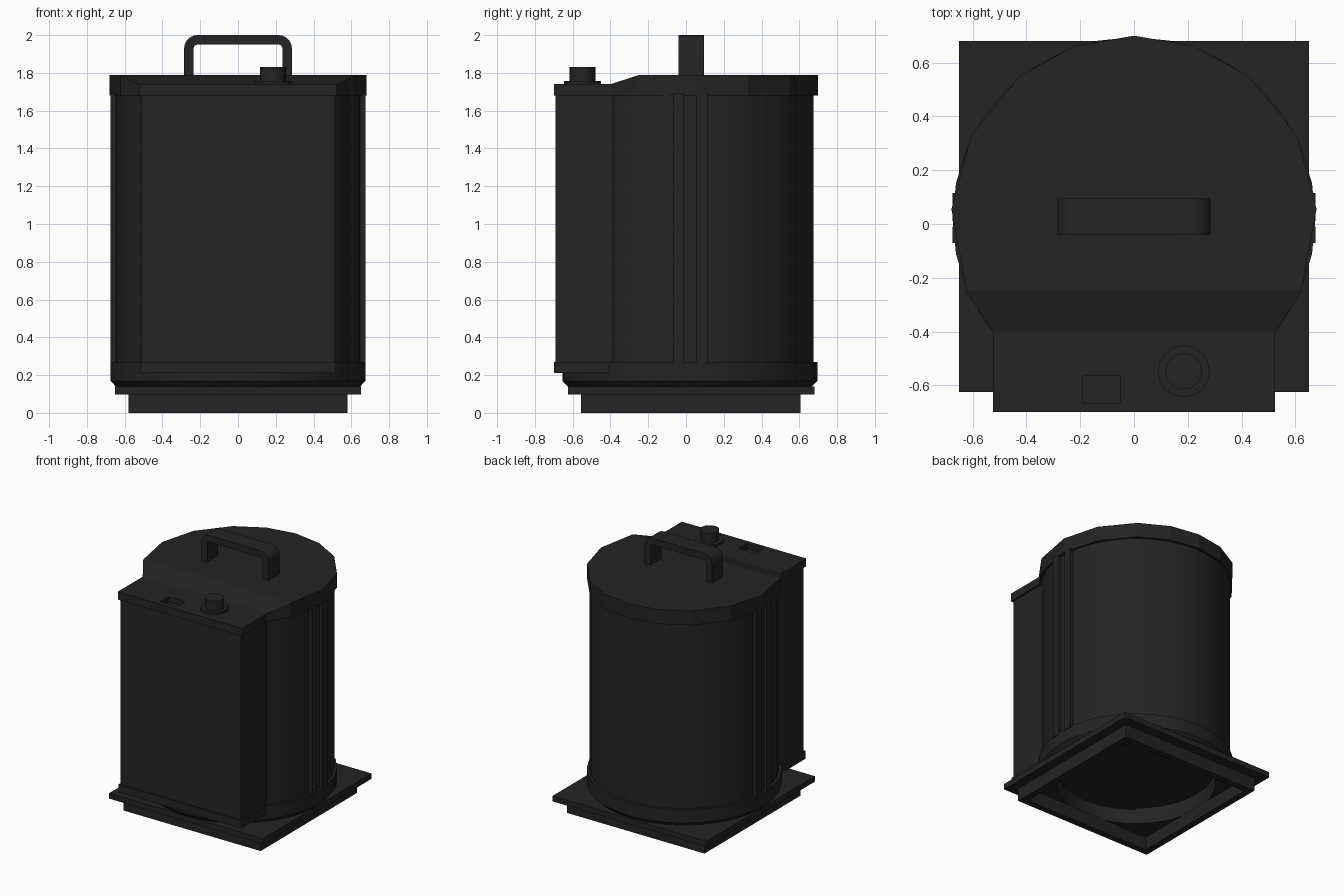
import bpy, bmesh
from math import sin, cos, pi, radians
from mathutils import Matrix

old = bpy.data.objects.get("Cube")
if old:
    bpy.data.objects.remove(old, do_unlink=True)

charcoal = bpy.data.materials.new("charcoal")
charcoal.use_nodes = True
COLOUR = (0.017, 0.017, 0.017, 1)
charcoal.diffuse_color = COLOUR
charcoal.node_tree.nodes["Principled BSDF"].inputs["Base Color"].default_value = COLOUR
CY = 0.02  # y of the drum axis


def finish(name, bm, smooth=False):
    bmesh.ops.recalc_face_normals(bm, faces=bm.faces)
    mesh = bpy.data.meshes.new(name)
    bm.to_mesh(mesh)
    bm.free()
    mesh.materials.append(charcoal)
    ob = bpy.data.objects.new(name, mesh)
    bpy.context.collection.objects.link(ob)
    if smooth:
        bpy.ops.object.select_all(action='DESELECT')
        ob.select_set(True)
        bpy.context.view_layer.objects.active = ob
        bpy.ops.object.shade_smooth_by_angle(angle=radians(30))
    return ob


def box(name, x0, x1, y0, y1, z0, z1):
    bm = bmesh.new()
    size = Matrix.Diagonal((x1 - x0, y1 - y0, z1 - z0, 1))
    place = Matrix.Translation(((x0 + x1) / 2, (y0 + y1) / 2, (z0 + z1) / 2))
    bmesh.ops.create_cube(bm, size=1, matrix=place @ size)
    return finish(name, bm)


def lathe(name, profile, x, y, sides):
    """Turn a closed profile that starts and ends on the axis."""
    bm = bmesh.new()
    verts = [bm.verts.new((x + r, y, z)) for r, z in profile]
    edges = [bm.edges.new(pair) for pair in zip(verts, verts[1:])]
    bmesh.ops.spin(bm, geom=verts + edges, cent=(x, y, 0), axis=(0, 0, 1),
                   angle=2 * pi, steps=sides)
    bmesh.ops.remove_doubles(bm, verts=bm.verts, dist=0.0005)
    return finish(name, bm, True)


def prism(outline, offset):
    bm = bmesh.new()
    face = bm.faces.new([bm.verts.new(p) for p in outline])
    new = bmesh.ops.extrude_face_region(bm, geom=[face])["geom"]
    bmesh.ops.translate(bm, vec=offset,
                        verts=[v for v in new if isinstance(v, bmesh.types.BMVert)])
    return bm


def cut(ob, cutter):
    mod = ob.modifiers.new("cut", 'BOOLEAN')
    mod.operation = 'DIFFERENCE'
    mod.solver = 'EXACT'
    mod.object = cutter
    bpy.context.view_layer.objects.active = ob
    bpy.ops.object.modifier_apply(modifier=mod.name)
    bpy.data.objects.remove(cutter, do_unlink=True)


# Square foot, hollow underneath, and plate with a round opening
foot = box("foot", -0.58, 0.58, -0.555, 0.605, 0, 0.10)
cut(foot, box("foot_cutter", -0.53, 0.53, -0.505, 0.555, -0.1, 0.2))
plate = box("base_plate", -0.65, 0.65, -0.625, 0.68, 0.098, 0.14)
cut(plate, lathe("plate_cutter", [(0, 0), (0.55, 0), (0.55, 0.2), (0, 0.2)], 0, CY, 32))

# Drum and its chamfered lower ring
lathe("lower_ring", [(0, 0.22), (0.55, 0.22), (0.55, 0.138), (0.645, 0.138),
                     (0.675, 0.17), (0.675, 0.27), (0, 0.27)], 0, CY, 32)
lathe("drum", [(0, 0.25), (0.655, 0.25), (0.655, 1.70), (0, 1.70)], 0, CY, 32)

# Twin upright ribs on both sides
for side, label in ((1, "left"), (-1, "right")):
    for y, end in ((-0.07, "front"), (0.055, "back")):
        xs = sorted((side * 0.62, side * 0.675))
        box(f"{label}_{end}_rib", *xs, y, y + 0.06, 0.26, 1.69)

# Front housing with its lower flange
box("front_housing", -0.51, 0.51, -0.69, -0.38, 0.24, 1.70)
box("front_flange", -0.52, 0.52, -0.70, -0.40, 0.21, 0.27)

# Lid: round at the back, square at the front, stepping down by a slope
half = [(0.525, -0.70), (0.525, -0.40)]
half += [(0.68 * cos(radians(a)), CY + 0.68 * sin(radians(a)))
         for a in (-24, 3, 27, 51, 71)]
outline = half + [(0, 0.70)] + [(-x, y) for x, y in reversed(half)]
bm = prism([(x, y, 1.68) for x, y in outline], (0, 0, 0.11))
for y in (-0.245, -0.40):
    bmesh.ops.bisect_plane(bm, geom=bm.verts[:] + bm.edges[:] + bm.faces[:],
                           plane_co=(0, y, 0), plane_no=(0, 1, 0))
for v in bm.verts:
    if v.co.z > 1.75 and v.co.y < -0.24:
        drop = min(1, (-0.245 - v.co.y) / 0.155)
        v.co.z = 1.79 - 0.05 * max(0, drop)
lid = finish("lid", bm)
cut(lid, box("slot_cutter", -0.19, -0.05, -0.665, -0.565, 1.70, 1.9))

# Knob on the front shelf
lathe("knob_flange", [(0, 1.73), (0.097, 1.73), (0.097, 1.757), (0, 1.757)],
      0.185, -0.548, 16)
lathe("knob", [(0, 1.74), (0.068, 1.74), (0.068, 1.83), (0, 1.83)],
      0.185, -0.548, 16)


# Arched carrying handle
def arch(radius):
    right = [(0.215 + radius * cos(a * pi / 12), 1.93 + radius * sin(a * pi / 12))
             for a in range(7)]
    right = [(0.215 + radius, 1.78)] + right
    return right + [(-x, z) for x, z in reversed(right)]


loop = arch(0.07) + arch(0.02)[::-1]
finish("handle", prism([(x, -0.04, z) for x, z in loop], (0, 0.135, 0)), True)
